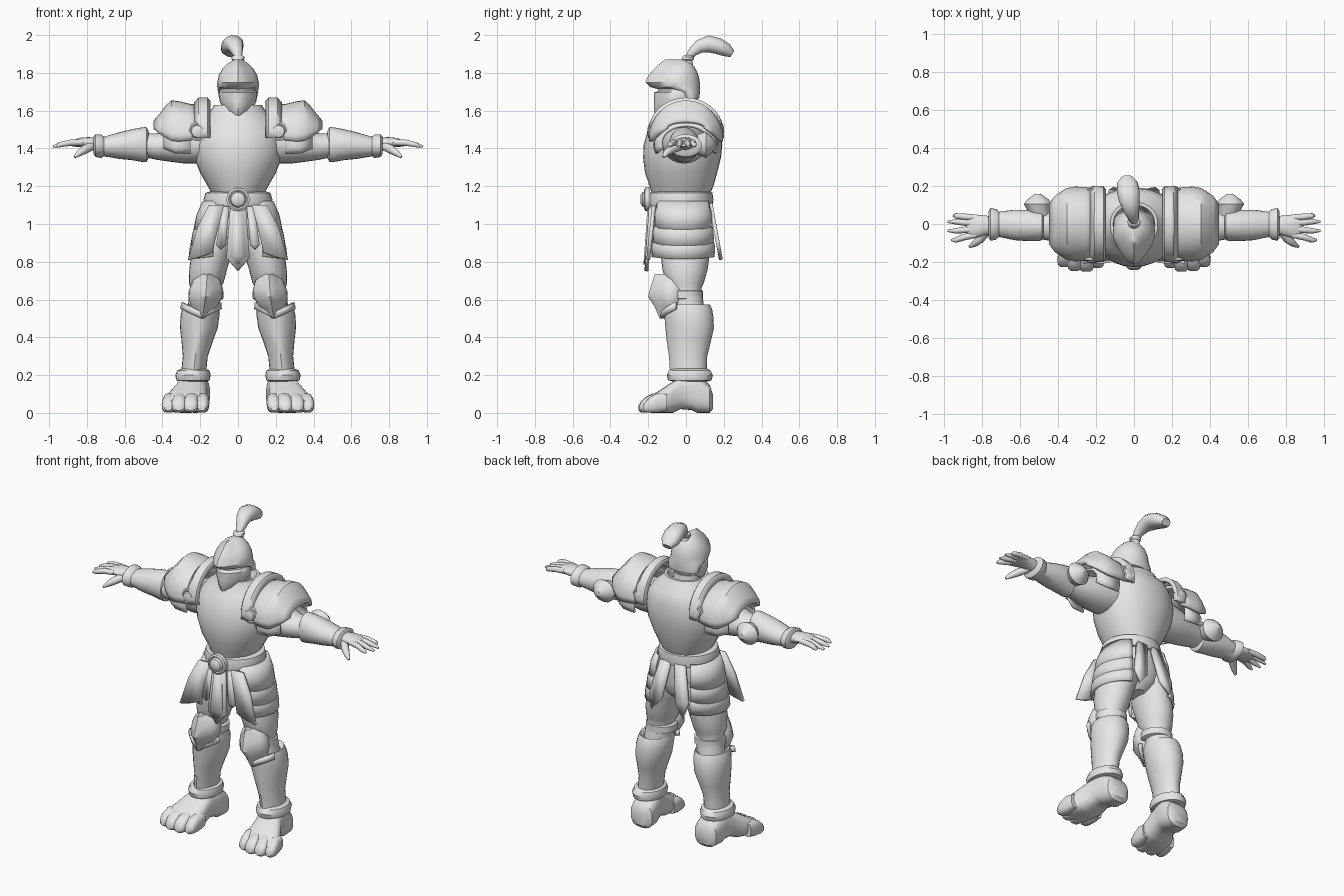
import bpy, bmesh, math
from mathutils import Vector

steel = bpy.data.materials.new("steel grey")
steel.diffuse_color = (0.8, 0.8, 0.8, 1)


def finish(name, bm, mirror=False, thick=0, angle=38):
    bmesh.ops.recalc_face_normals(bm, faces=bm.faces)
    me = bpy.data.meshes.new(name)
    bm.to_mesh(me)
    bm.free()
    me.materials.append(steel)
    for p in me.polygons:
        p.use_smooth = True
    me.set_sharp_from_angle(angle=math.radians(angle))
    ob = bpy.data.objects.new(name, me)
    bpy.context.collection.objects.link(ob)
    if thick:
        s = ob.modifiers.new("thickness", 'SOLIDIFY')
        s.thickness, s.offset = thick, 0
    if mirror:
        m = ob.modifiers.new("mirror", 'MIRROR')
        m.use_mirror_merge = False
    return ob


# Cross-sections: centre plus two half-axis vectors
def zr(x, y, z, rx, ry):
    return Vector((x, y, z)), Vector((rx, 0, 0)), Vector((0, ry, 0))


def zspan(z, hx, y0, y1, x=0):
    return zr(x, (y0 + y1) / 2, z, hx, (y1 - y0) / 2)


def xr(x, y, z, ry, rz):
    return Vector((x, y, z)), Vector((0, ry, 0)), Vector((0, 0, rz))


def yr(y, x, z0, z1, rx):
    return Vector((x, y, (z0 + z1) / 2)), Vector((rx, 0, 0)), Vector((0, 0, (z1 - z0) / 2))


def loft(name, rings, n=24, power=1.0, keel=0, mirror=False, angle=38):
    """Capped skin over rings; power < 1 squares the section, keel pulls out a front ridge."""
    bm = bmesh.new()
    rows = []
    for c, u, v in rings:
        row = []
        for i in range(n):
            t = 2 * math.pi * i / n
            a, b = math.cos(t), math.sin(t)
            p = c + u * math.copysign(abs(a) ** power, a) + v * math.copysign(abs(b) ** power, b)
            p.y -= keel * max(0, -b) ** 8
            row.append(bm.verts.new(p))
        rows.append(row)
    for r, s in zip(rows, rows[1:]):
        for i in range(n):
            j = (i + 1) % n
            bm.faces.new((r[i], r[j], s[j], s[i]))
    bm.faces.new(rows[0])
    bm.faces.new(rows[-1])
    return finish(name, bm, mirror, angle=angle)


def sheet(name, grid, thick=0.015, mirror=True):
    bm = bmesh.new()
    rows = [[bm.verts.new(p) for p in r] for r in grid]
    for r, s in zip(rows, rows[1:]):
        for i in range(len(r) - 1):
            bm.faces.new((r[i], r[i + 1], s[i + 1], s[i]))
    return finish(name, bm, mirror, thick)


def plate(name, outline, ytop, ybot, mirror=False, thick=0.02):
    """Flat slab drawn in x, z and sloped in y from top to bottom."""
    zs = [p[1] for p in outline]
    hi, lo = max(zs), min(zs)
    bm = bmesh.new()
    bm.faces.new([bm.verts.new((x, ybot + (ytop - ybot) * (z - lo) / (hi - lo), z)) for x, z in outline])
    return finish(name, bm, mirror, thick)


def tube(name, pts, radii, mirror=True, n=10):
    pts = [Vector(p) for p in pts]
    rings = []
    for i, p in enumerate(pts):
        d = (pts[min(i + 1, len(pts) - 1)] - pts[max(i - 1, 0)]).normalized()
        u = d.cross(Vector((0, 0, 1))).normalized()
        rings.append((p, u * radii[i], d.cross(u) * radii[i]))
    return loft(name, rings, n, mirror=mirror)


def disc(name, x, y, z, r, depth, side, mirror=True):
    """Round boss facing along y, side -1 is front."""
    steps = [(0, 1), (0.5, 1), (0.6, .82), (0.5, .7), (0.8, .6), (1, .3)]
    return loft(name, [yr(y + side * depth * a, x, z - r * b, z + r * b, r * b) for a, b in steps], 16, mirror=mirror)


# Helmet: face guard, dome with pointed visor, eye slot step between them
loft("face_guard", [zspan(1.575, .045, -.14, -.02), zspan(1.60, .07, -.15, .03), zspan(1.65, .098, -.15, .06),
                    zspan(1.695, .10, -.15, .07), zspan(1.705, .095, -.125, .068), zspan(1.76, .09, -.12, .06)], keel=.02)
loft("helmet_dome", [zspan(1.665, .10, -.02, .07), zspan(1.70, .106, -.05, .074), zspan(1.725, .11, -.145, .074),
                     zspan(1.75, .11, -.17, .073), zspan(1.785, .102, -.155, .067), zspan(1.82, .084, -.125, .052),
                     zspan(1.85, .055, -.092, .03), zspan(1.872, .018, -.065, 0)], keel=.045)
loft("plume_socket", [zspan(1.83, .034, -.03, .04), zspan(1.865, .026, -.018, .034), zspan(1.872, .034, -.024, .042),
                      zspan(1.885, .034, -.02, .045), zspan(1.895, .02, -.01, .035)], 14)
# Plume sweeping up and back
path = [(0, .01, 1.88, .018, .018), (-.005, .035, 1.91, .03, .025), (-.015, .07, 1.94, .042, .036),
        (-.025, .12, 1.953, .054, .046), (-.03, .17, 1.942, .06, .044), (-.034, .215, 1.92, .055, .036), (-.036, .245, 1.90, .03, .02)]
plume = []
for i, (x, y, z, w, h) in enumerate(path):
    a, b = path[max(i - 1, 0)], path[min(i + 1, len(path) - 1)]
    d = Vector((0, b[1] - a[1], b[2] - a[2])).normalized()
    plume.append((Vector((x, y, z)), Vector((w, 0, 0)), Vector((0, -d.z, d.y)) * h))
loft("plume", plume, 14, .9)

# Neck and cuirass
loft("neck", [zspan(1.5, .09, -.08, .08), zspan(1.64, .075, -.07, .06)])
loft("cuirass", [zspan(1.165, .14, -.17, .13), zspan(1.20, .16, -.18, .145), zspan(1.27, .20, -.205, .165),
                 zspan(1.35, .232, -.215, .185), zspan(1.42, .242, -.212, .192), zspan(1.50, .232, -.19, .187),
                 zspan(1.56, .19, -.155, .168), zspan(1.60, .145, -.125, .13), zspan(1.63, .125, -.12, .115),
                 zspan(1.63, .11, -.105, .10), zspan(1.58, .095, -.09, .08)], 32, .92, keel=.012)

# Shoulder armour arches
def arch(x, zb, ry, rz, a0=-8, n=18):
    return [(x, ry * math.cos(t), zb + rz * math.sin(t))
            for t in (math.radians(a0 + (180 - 2 * a0) * i / n) for i in range(n + 1))]


sheet("pauldron_collar", [arch(.155, 1.48, .175, .165), arch(.165, 1.48, .19, .18), arch(.205, 1.48, .192, .18),
                          arch(.225, 1.48, .18, .155)], .02)
sheet("pauldron", [arch(.20, 1.47, .175, .15), arch(.26, 1.465, .185, .162), arch(.31, 1.462, .187, .178),
                   arch(.35, 1.465, .18, .18), arch(.375, 1.475, .165, .145), arch(.41, 1.49, .14, .085),
                   arch(.44, 1.51, .10, .03)], .02)
sheet("lower_pauldron", [arch(.25, 1.42, .165, .14, -20), arch(.33, 1.42, .16, .13, -20), arch(.39, 1.43, .13, .09, -20)])
disc("front_shoulder_boss", .215, -.175, 1.49, .052, .03, -1)
disc("back_shoulder_boss", .20, .17, 1.50, .05, .03, 1)

# Arms and gauntlets
loft("upper_arm", [xr(.20, -.01, 1.43, .12, .11), xr(.28, -.01, 1.42, .115, .10), xr(.36, -.01, 1.415, .10, .085),
                   xr(.43, -.01, 1.41, .08, .07), xr(.52, -.01, 1.42, .065, .06)], mirror=True)
loft("forearm_guard", [xr(.475, -.01, 1.42, .06, .075), xr(.485, -.01, 1.42, .075, .093), xr(.505, -.01, 1.42, .08, .092),
                       xr(.56, -.008, 1.42, .082, .082), xr(.63, -.005, 1.415, .08, .07), xr(.71, -.002, 1.41, .066, .052),
                       xr(.725, -.002, 1.412, .08, .062), xr(.755, -.002, 1.415, .086, .06), xr(.765, -.002, 1.415, .07, .045)],
     mirror=True)
loft("elbow_cap", [yr(.03, .49, 1.38, 1.46, .05), yr(.09, .505, 1.355, 1.485, .065), yr(.105, .505, 1.35, 1.49, .075),
                   yr(.13, .505, 1.37, 1.47, .055), yr(.158, .505, 1.405, 1.435, .015)], 16, mirror=True)
loft("palm", [xr(.74, -.005, 1.42, .045, .035), xr(.79, -.008, 1.43, .053, .03), xr(.84, -.012, 1.432, .062, .024),
              xr(.88, -.014, 1.425, .058, .015)], 16, mirror=True)
for i, (y0, y1, x1) in enumerate([(.034, .043, .95), (.004, .012, .98), (-.028, -.036, .98), (-.057, -.085, .96)]):
    tube("finger_%d" % (i + 1), [(.83, y0, 1.432), (.89, y0 * .6 + y1 * .4, 1.43), (.94, y1, 1.42), (x1, y1, 1.41)],
         [.016, .017, .014, .006])
tube("thumb", [(.77, -.03, 1.415), (.81, -.08, 1.395), (.84, -.105, 1.375), (.865, -.12, 1.355)], [.024, .023, .017, .007])

# Hips and belt
loft("hips", [zspan(1.18, .14, -.16, .12), zspan(1.08, .165, -.165, .13), zspan(.97, .18, -.145, .135),
              zspan(.90, .14, -.11, .12), zspan(.85, .05, -.06, .07)])
loft("belt", [zspan(1.09, .155, -.175, .125), zspan(1.095, .178, -.195, .14), zspan(1.13, .182, -.20, .145),
              zspan(1.165, .172, -.192, .14), zspan(1.172, .15, -.17, .125)], 32)
disc("buckle", 0, -.19, 1.13, .062, .052, -1, mirror=False)

# Skirt of overlapping side lames
def lame_row(z, rx, ry, dip):
    ts = [math.radians(-75 + 150 * i / 14) for i in range(15)]
    return [(.09 + rx * math.cos(t), -.015 + ry * math.sin(t), z - dip * math.cos(t)) for t in ts]


for k, (z0, z1, r0, r1) in enumerate([(1.12, .985, .09, .138), (1.02, .90, .115, .155), (.93, .83, .135, .165)]):
    sheet("side_lame_%d" % (k + 1), [lame_row(z0, r0, r0 * .5 + .09, 0), lame_row((z0 + z1) / 2, (r0 + r1) / 2 + .008,
          (r0 + r1) * .25 + .093, .005), lame_row(z1, r1, r1 * .5 + .085, .015)])
plate("front_tasset", [(.075, 1.10), (.155, 1.10), (.215, .98), (.265, .81), (.20, .825), (.135, .85), (.105, .98)],
      -.17, -.20, True)
plate("front_strap", [(.045, 1.10), (.085, 1.10), (.115, .89), (.09, .865), (.065, .89)], -.165, -.185, True)
plate("centre_tabard", [(-.04, 1.11), (.04, 1.11), (.062, .82), (0, .75), (-.062, .82)], -.185, -.21)
plate("tabard_ridge", [(-.025, 1.10), (.025, 1.10), (.042, .83), (0, .785), (-.042, .83)], -.197, -.219, thick=.012)
plate("back_flap", [(.015, 1.11), (.085, 1.11), (.135, .90), (.11, .81), (.05, .88)], .13, .185, True)

# Legs
loft("thigh", [zr(.095, 0, 1.0, .08, .125), zr(.115, 0, .92, .105, .135), zr(.14, -.005, .84, .108, .13),
               zr(.158, -.005, .76, .10, .12), zr(.168, -.005, .69, .092, .10), zr(.172, 0, .66, .08, .082),
               zr(.18, .01, .60, .082, .08), zr(.19, .015, .50, .08, .09)], mirror=True)
loft("knee_strap", [zr(.17, 0, .595, .07, .07), zr(.17, 0, .605, .092, .09), zr(.17, 0, .645, .092, .09),
                    zr(.17, 0, .655, .07, .07)], mirror=True)
loft("knee_cap", [zspan(.735, .03, -.125, -.05, .165), zspan(.705, .07, -.135, -.02, .165), zspan(.66, .088, -.15, 0, .168),
                  zspan(.615, .09, -.16, 0, .172), zspan(.56, .068, -.125, -.02, .18), zspan(.50, .02, -.10, -.05, .19)],
     20, keel=.04, mirror=True)
loft("greave", [zspan(.555, .075, -.08, .10, .195), zspan(.575, .092, -.10, .125, .195), zspan(.55, .10, -.105, .138, .197),
                zspan(.51, .103, -.10, .145, .202), zspan(.45, .10, -.095, .148, .207), zspan(.38, .083, -.088, .132, .216),
                zspan(.30, .066, -.076, .112, .226), zspan(.20, .066, -.07, .11, .236)], keel=.014, mirror=True)
sheet("greave_crest", [[(.195 + s * w, -.055 - d, z + .05 * abs(s)) for s, d in ((-1, 0), (-.5, .045), (0, .07), (.5, .045), (1, 0))]
                       for w, z in ((.10, .535), (.103, .50))], .02)

# Ankle ring, boots and toe plates
loft("ankle_ring", [zspan(.165, .065, -.06, .11, .238), zspan(.172, .088, -.095, .135, .238), zspan(.20, .094, -.102, .142, .238),
                    zspan(.225, .085, -.09, .13, .236), zspan(.235, .06, -.07, .11, .236)], mirror=True)
loft("boot", [yr(.142, .225, .02, .10, .05), yr(.125, .225, 0, .15, .075), yr(.06, .23, 0, .20, .082), yr(.03, .235, .015, .205, .08),
              yr(-.03, .245, .02, .19, .082), yr(-.07, .257, 0, .165, .095), yr(-.13, .272, 0, .125, .11),
              yr(-.18, .28, 0, .095, .112), yr(-.21, .282, .005, .07, .10)], 24, .72, mirror=True)
for i, (dx, r, y) in enumerate([(-.088, .036, -.185), (-.03, .04, -.205), (.032, .04, -.20), (.088, .036, -.18)]):
    x = .28 + dx
    loft("toe_%d" % (i + 1), [yr(y + .08, x - .01, .01, .10, r * .8), yr(y + .03, x - .005, 0, .105, r), yr(y - .01, x, 0, .085, r),
                              yr(y - .035, x, .003, .06, r * .85), yr(y - .046, x, .012, .04, r * .5)], 14, .8, mirror=True)
